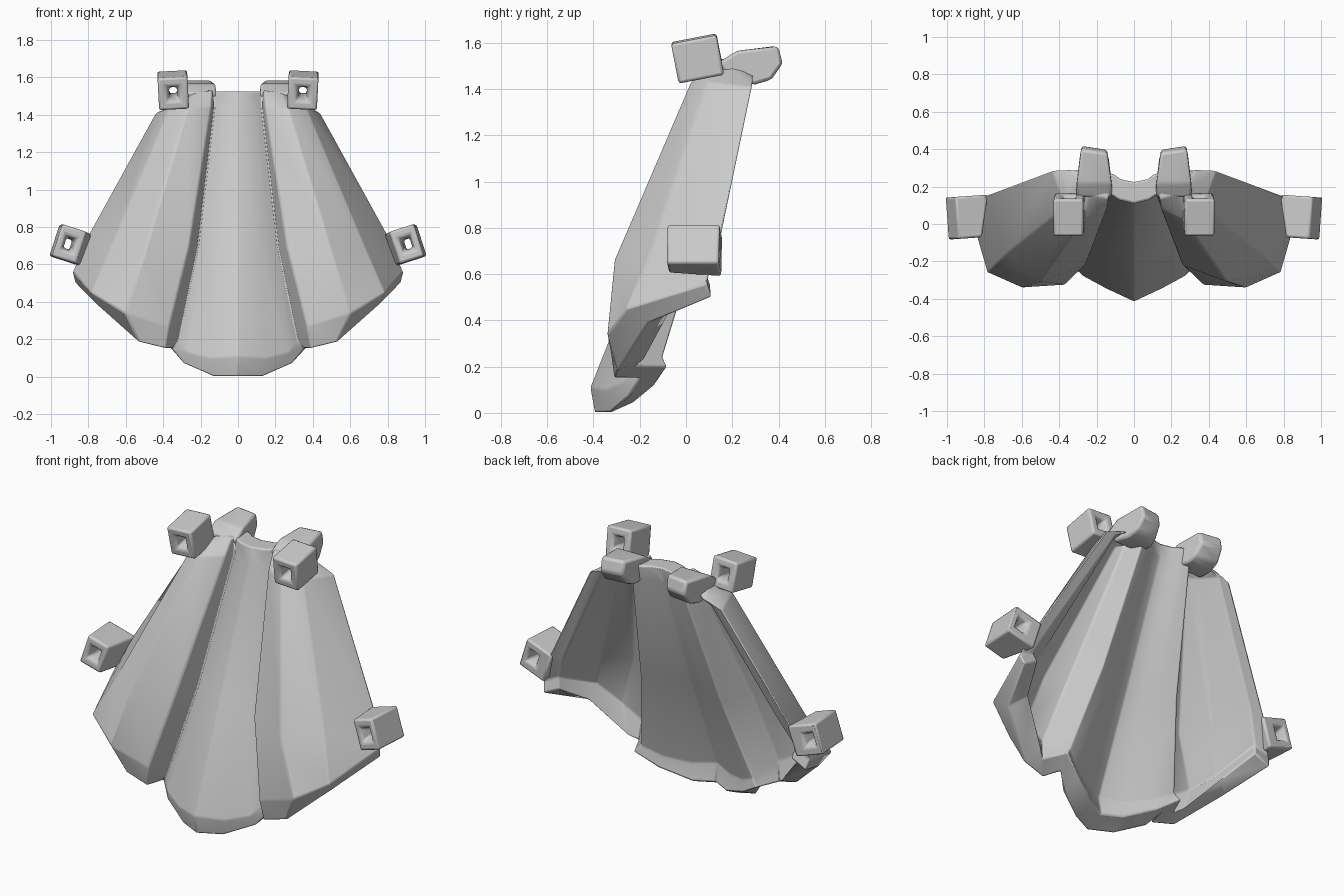
import bpy, bmesh, math
from mathutils import Matrix, Euler

if "Cube" in bpy.data.objects:
    bpy.data.objects.remove(bpy.data.objects["Cube"])

grey = bpy.data.materials.new("plain_grey")
grey.diffuse_color = (0.6, 0.6, 0.6, 1)
grey.use_nodes = True
grey.node_tree.nodes["Principled BSDF"].inputs["Base Color"].default_value = grey.diffuse_color


def finish(name, bm, bevel):
    bmesh.ops.recalc_face_normals(bm, faces=bm.faces)
    me = bpy.data.meshes.new(name)
    bm.to_mesh(me)
    bm.free()
    me.materials.append(grey)
    ob = bpy.data.objects.new(name, me)
    bpy.context.collection.objects.link(ob)
    be = ob.modifiers.new("soft_edges", 'BEVEL')
    be.width = bevel
    be.segments = 2
    be.limit_method = 'ANGLE'
    be.angle_limit = math.radians(25)
    bpy.ops.object.select_all(action='DESELECT')
    ob.select_set(True)
    bpy.context.view_layer.objects.active = ob
    bpy.ops.object.shade_smooth_by_angle(angle=math.radians(40))
    return ob


# Fluted shell: half profile columns, centre ridge to outer edge.
# Each column runs rim, shoulder, middle, hem, bottom lip.
half = [
    [(0, .11, 1.525), (0, .10, 1.43), (0, -.18, .70), (0, -.415, .11), (0, -.395, .00)],
    [(.08, .13, 1.525), (.08, .12, 1.43), (.10, -.145, .70), (.15, -.345, .10), (.13, -.33, .00)],
    [(.11, .15, 1.525), (.11, .14, 1.43), (.165, -.11, .70), (.27, -.28, .13), (.29, -.25, .07)],
    [(.13, .16, 1.525), (.13, .15, 1.43), (.215, -.07, .70), (.32, -.22, .19), (.355, -.20, .15)],
    [(.14, .13, 1.53), (.145, .08, 1.44), (.26, -.22, .70), (.37, -.325, .27), (.385, -.31, .15)],
    [(.24, .16, 1.52), (.27, .02, 1.43), (.50, -.31, .66), (.60, -.34, .34), (.53, -.295, .185)],
    [(.29, .20, 1.50), (.37, .09, 1.43), (.68, -.155, .69), (.785, -.26, .45), (.76, -.16, .39)],
    [(.33, .29, 1.45), (.44, .285, 1.41), (.80, .15, .76), (.885, .09, .56), (.87, .11, .50)],
]
# Inner surface: shift of each column in x and y, and of each row in x and z
inward = [(0, .115), (-.02, .11), (-.01, .115), (.05, .12),
          (.08, .09), (-.02, .115), (-.07, .09), (-.10, -.005)]
row_x = (.4, .8, 1, 1, 1)
row_z = (0, .01, .03, .05, .05)
inner = [[(x + ox * row_x[r], y + oy, z + row_z[r]) for r, (x, y, z) in enumerate(col)]
         for col, (ox, oy) in zip(half, inward)]


def full(cols):
    return [[(-x, y, z) for x, y, z in col] for col in cols[:0:-1]] + cols


bm = bmesh.new()
outer_grid, inner_grid = ([[bm.verts.new(p) for p in col] for col in full(c)]
                          for c in (half, inner))
for g in (outer_grid, inner_grid):
    for a, b in zip(g, g[1:]):
        for r in range(4):
            bm.faces.new((a[r], a[r + 1], b[r + 1], b[r]))
for i in range(len(outer_grid) - 1):
    for r in (0, 4):
        bm.faces.new((outer_grid[i][r], outer_grid[i + 1][r],
                      inner_grid[i + 1][r], inner_grid[i][r]))
for i in (0, -1):
    for r in range(4):
        bm.faces.new((outer_grid[i][r], outer_grid[i][r + 1],
                      inner_grid[i][r + 1], inner_grid[i][r]))
finish("fluted_shell", bm, 0.014)


# Strap loop: block with a flared opening; flare widens its inner rear edge
def strap_loop(name, side, centre, size, rot, flare=0):
    bm = bmesh.new()
    sx, sy, sz = (s / 2 for s in size)
    rings = []
    for w, h, y in ((sx, sz, -sy), (.036, .043, -sy), (.021, .028, -sy * .6),
                    (.021, .028, sy * .6), (.036, .043, sy), (sx, sz, sy)):
        grow = flare if (w == sx and y > 0) else 0
        rings.append([bm.verts.new((i * w - (grow if i < 0 else 0), y, k * h))
                      for i, k in ((-1, -1), (1, -1), (1, 1), (-1, 1))])
    for a, b in zip(rings, rings[1:] + rings[:1]):
        for i in range(4):
            j = (i + 1) % 4
            bm.faces.new((a[i], a[j], b[j], b[i]))
    turn = Euler([math.radians(v) for v in rot]).to_matrix().to_4x4()
    bm.transform(Matrix.Diagonal((side, 1, 1, 1)) @ Matrix.Translation(centre) @ turn)
    finish(name, bm, 0.012)


# Rear hook: side outline (y, z) given width, narrowing toward its tip
def rear_hook(name, side):
    outline = [(.14, 1.515), (.22, 1.565), (.40, 1.585), (.42, 1.51), (.37, 1.44),
               (.30, 1.42), (.20, 1.43)]
    bm = bmesh.new()
    ends = []
    for x, way in ((.115, 1), (.31, -1)):
        ends.append([bm.verts.new((side * (x + way * max(0, y - .24) * .17),
                                   y - (.02 if way > 0 and y > .35 else 0), z))
                     for y, z in outline])
    n = len(outline)
    bm.faces.new(ends[0])
    bm.faces.new(ends[1])
    for i in range(n):
        j = (i + 1) % n
        bm.faces.new((ends[0][i], ends[0][j], ends[1][j], ends[1][i]))
    finish(name, bm, 0.015)


for side, label in ((-1, "left"), (1, "right")):
    strap_loop(label + "_upper_loop", side, (.347, .05, 1.532), (.16, .20, .175), (11, 3, 0))
    strap_loop(label + "_lower_loop", side, (.91, .035, .71), (.135, .225, .18),
               (0, -18, -4), flare=.05)
    rear_hook(label + "_rear_hook", side)
